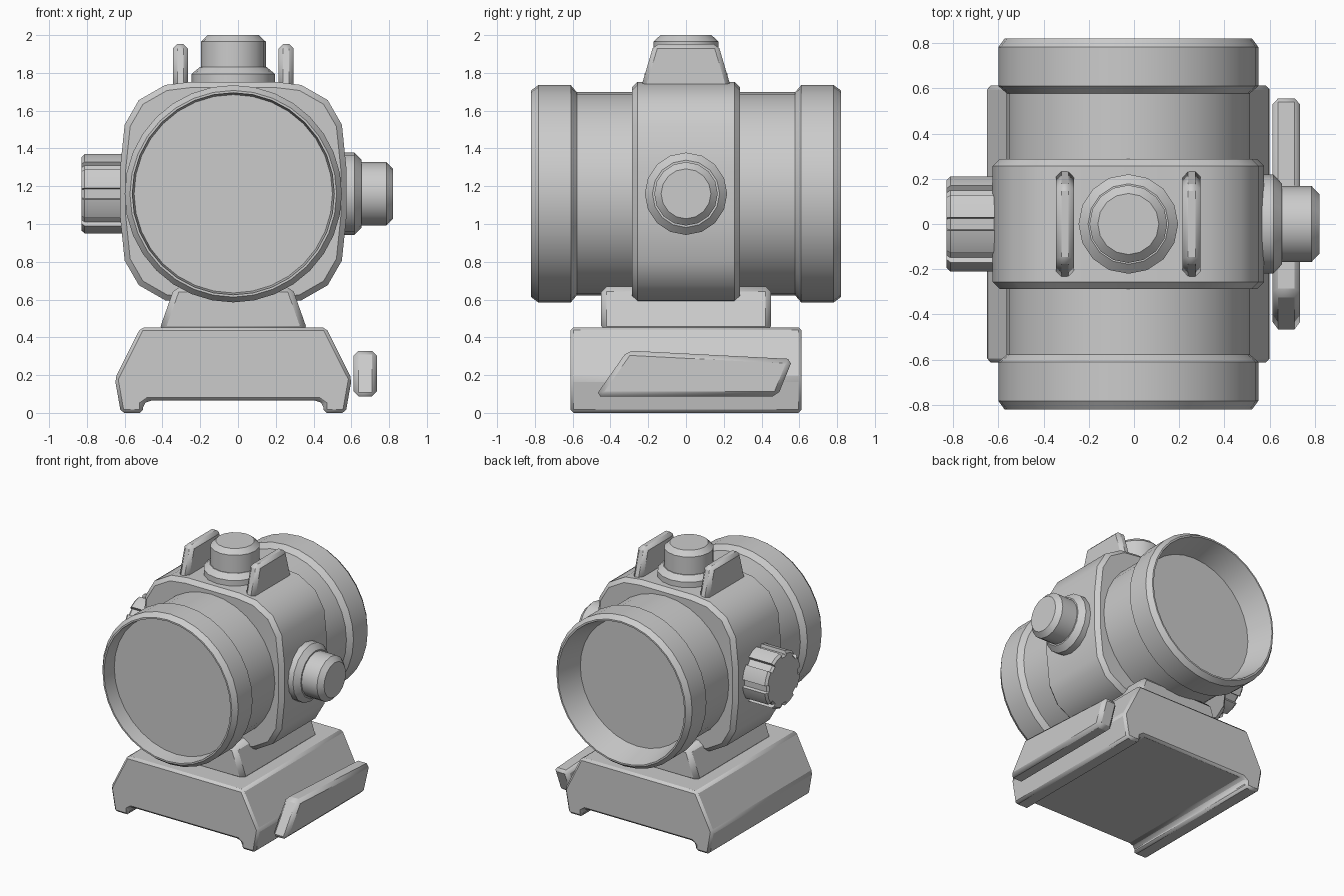
import bpy, bmesh, math
from mathutils import Vector

if "Cube" in bpy.data.objects:
    bpy.data.objects.remove(bpy.data.objects["Cube"])

CX, CZ = -0.025, 1.16          # optical axis

grey = bpy.data.materials.new("plain_grey")
grey.diffuse_color = (0.6, 0.6, 0.6, 1)
grey.use_nodes = True
grey.node_tree.nodes["Principled BSDF"].inputs["Base Color"].default_value = grey.diffuse_color


def finish(name, bm, bevel=0, limit=35):
    bmesh.ops.recalc_face_normals(bm, faces=bm.faces)
    me = bpy.data.meshes.new(name)
    bm.to_mesh(me)
    bm.free()
    me.materials.append(grey)
    ob = bpy.data.objects.new(name, me)
    bpy.context.collection.objects.link(ob)
    if bevel:
        m = ob.modifiers.new("bevel", 'BEVEL')
        m.width, m.segments = bevel, 1
        m.limit_method, m.angle_limit = 'ANGLE', math.radians(limit)
    bpy.ops.object.select_all(action='DESELECT')
    ob.select_set(True)
    bpy.context.view_layer.objects.active = ob
    bpy.ops.object.shade_smooth_by_angle(angle=math.radians(32))
    return ob


def place(axis, u, v, t):
    """Cross-section (u, v) at distance t along an axis."""
    return {'x': Vector((t, u, v)), 'y': Vector((u, t, v)), 'z': Vector((u, v, t))}[axis]


def skin(name, axis, rings, bevel=0, limit=35):
    """Join equal rings [(points, t)] into a capped solid."""
    bm = bmesh.new()
    loops = [[bm.verts.new(place(axis, u, v, t)) for u, v in pts] for pts, t in rings]
    n = len(loops[0])
    for a, b in zip(loops, loops[1:]):
        for i in range(n):
            j = (i + 1) % n
            bm.faces.new((a[i], a[j], b[j], b[i]))
    bm.faces.new(loops[0])
    bm.faces.new(loops[-1])
    return finish(name, bm, bevel, limit)


def prism(name, axis, pts, t0, t1, bevel=0, limit=35):
    return skin(name, axis, [(pts, t0), (pts, t1)], bevel, limit)


def lathe(name, axis, centre, profile, sides):
    def circle(r):
        return [(centre[0] + r * math.cos(2 * math.pi * i / sides),
                 centre[1] + r * math.sin(2 * math.pi * i / sides)) for i in range(sides)]
    return skin(name, axis, [(circle(r), t) for r, t in profile])


def mirrored(half, cx=CX):
    return [(cx + u, v) for u, v in half] + [(cx - u, v) for u, v in reversed(half)]


# Main tube with end rings and recessed lenses
lathe("sight_tube", 'y', (CX, CZ), [
    (0.525, -0.71), (0.535, -0.82), (0.547, -0.82), (0.575, -0.782), (0.575, -0.61),
    (0.538, -0.578), (0.538, 0.578), (0.575, 0.61), (0.575, 0.782), (0.547, 0.82),
    (0.535, 0.82), (0.485, 0.62)], 32)

# Rounded-square centre housing
quad = [(0.6, 0.12), (0.575, 0.36), (0.5, 0.49), (0.36, 0.57), (0.22, 0.587)]
right = [(u, 1.166 - v) for u, v in reversed(quad)] + [(u, 1.166 + v) for u, v in quad]
prism("centre_housing", 'y', mirrored(right), -0.287, 0.287, 0.03, 50)

# Mount block and rail clamp base
prism("mount_neck", 'y', mirrored([(0.395, 0.43), (0.31, 0.67)]), -0.45, 0.45, 0.03)
prism("rail_clamp_base", 'y', mirrored([
    (0.45, 0.065), (0.478, 0.045), (0.478, 0.0), (0.595, 0.0),
    (0.627, 0.18), (0.49, 0.453)]), -0.612, 0.612, 0.022)

# Clamp lever on the right side
prism("clamp_lever", 'x', [(-0.48, 0.088), (-0.31, 0.33), (0.565, 0.285), (0.485, 0.088)],
      0.612, 0.735, 0.025)

# Adjustment turrets: top and right
lathe("top_turret", 'z', (CX, 0), [
    (0.22, 1.72), (0.22, 1.795), (0.178, 1.83), (0.172, 1.83), (0.172, 1.965),
    (0.135, 2.0)], 16)
lathe("right_turret", 'x', (0, CZ), [
    (0.218, 0.53), (0.218, 0.617), (0.178, 0.655), (0.168, 0.655), (0.168, 0.785),
    (0.132, 0.82)], 16)

# Grooved dial on the left
dial = []
for k in range(8):
    for da, r in ((-0.13, 0.188), (0.13, 0.188), (0.14, 0.212), (0.393, 0.212), (0.645, 0.212)):
        a = k * math.pi / 4 + da
        dial.append((r * math.cos(a), CZ + r * math.sin(a)))
inner = [(u * 0.93, CZ + (v - CZ) * 0.93) for u, v in dial]
skin("battery_dial", 'x', [(inner, -0.828), (dial, -0.812), (dial, -0.56)])

# Guard ears either side of the top turret
for side, x in (("left", -0.305), ("right", 0.255)):
    prism("guard_ear_" + side, 'x',
          [(-0.245, 1.70), (-0.17, 1.953), (0.17, 1.953), (0.245, 1.70)],
          x - 0.04, x + 0.04, 0.024)
